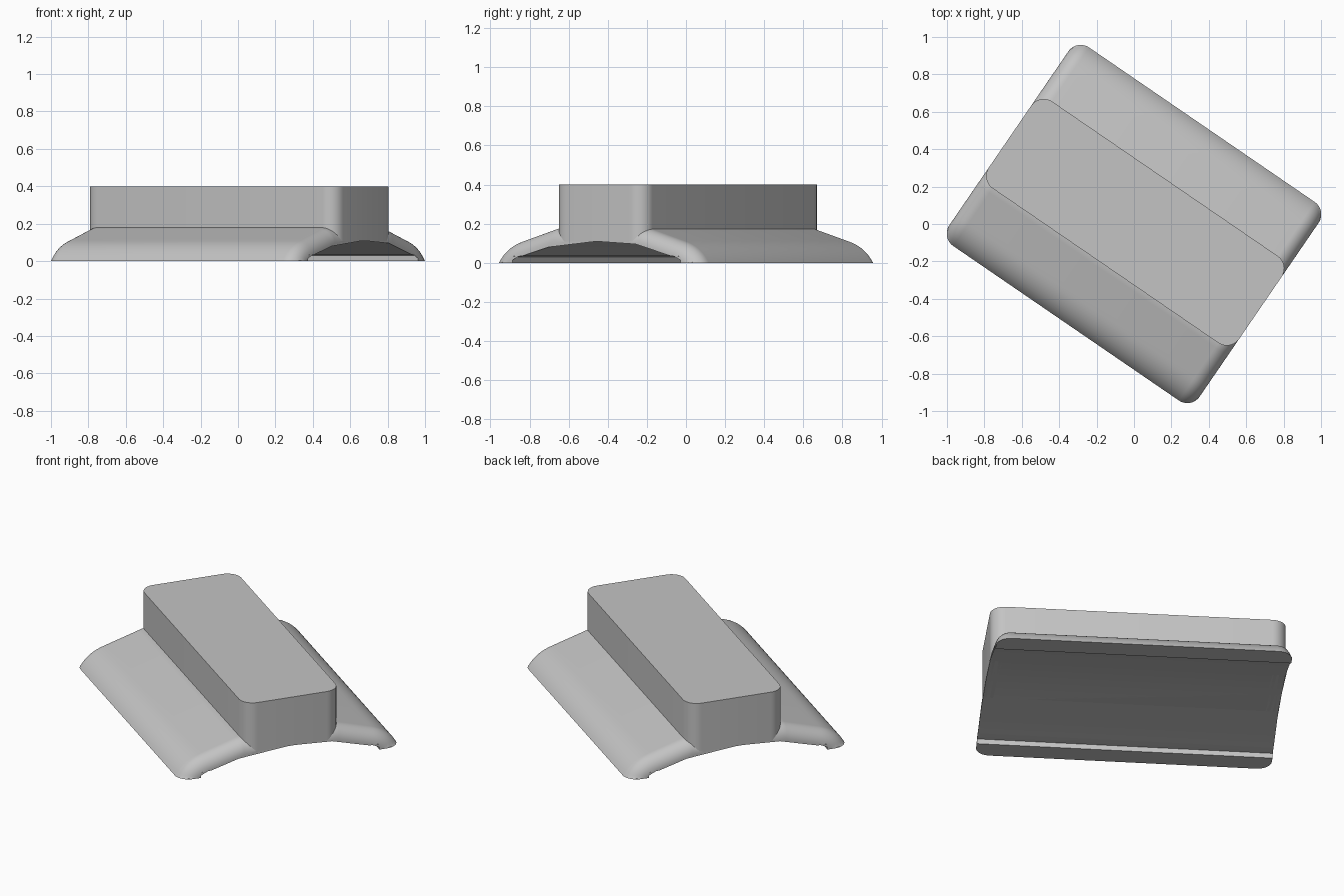
import bpy, bmesh, math
from mathutils import Vector

if "Cube" in bpy.data.objects:
    bpy.data.objects.remove(bpy.data.objects["Cube"])

HALF_LEN, RADIUS = 0.811, 0.08
TURN = math.radians(-34.4)

grey = bpy.data.materials.new("plain_grey")
grey.use_nodes = True
colour = (0.55, 0.55, 0.55, 1)
grey.diffuse_color = colour
grey.node_tree.nodes["Principled BSDF"].inputs["Base Color"].default_value = colour


def finish(bm, name):
    bmesh.ops.recalc_face_normals(bm, faces=bm.faces)
    mesh = bpy.data.meshes.new(name)
    bm.to_mesh(mesh)
    bm.free()
    mesh.materials.append(grey)
    obj = bpy.data.objects.new(name, mesh)
    bpy.context.collection.objects.link(obj)
    obj.rotation_euler.z = TURN
    bpy.ops.object.select_all(action="DESELECT")
    obj.select_set(True)
    bpy.context.view_layer.objects.active = obj
    bpy.ops.object.shade_smooth_by_angle(angle=math.radians(32))
    return obj


# Half profile of the hollow underside, from rim to centre
trough = [Vector(p) for p in ((0.52, 0), (0.52, 0.03), (0.46, 0.035), (0.2, 0.108))]


def floor_height(v):
    """Height of the underside at a distance from the centre line."""
    v = abs(v)
    if v > trough[0].x:
        return 0
    for outer, inner in zip(trough[1:], trough[2:]):
        if v >= inner.x:
            return inner.y + (outer.y - inner.y) * (v - inner.x) / (outer.x - inner.x)
    return trough[-1].y


# Half profile of the upper surface: flat, sloping wing, rounded nose
start, bend, tip, foot = (Vector(p) for p in ((0.27, 0.179), (0.5, 0.11), (0.6, 0.08), (0.643, 0)))
top = [Vector((0, start.y))]
top += [start.lerp(bend, i / 8) for i in range(8)]
top += [bend.lerp(tip, i / 10).lerp(tip.lerp(foot, i / 10), i / 10) for i in range(11)]


def inset_top(d):
    """Upper profile moved inward, for the rounded ends."""
    out = []
    for i, p in enumerate(top):
        if i == 0:
            n = Vector((0, 1))
        elif i == len(top) - 1:
            n = Vector((1, 0))
        else:
            t = (top[i + 1] - top[i - 1]).normalized()
            n = Vector((-t.y, t.x))
        q = p - n * d
        q.y = max(q.y, floor_height(q.x) + 0.002) if i < len(top) - 1 else 0
        out.append(q)
    return out


def ring(u, d):
    upper = inset_top(d)
    left = [(-p.x, p.y) for p in reversed(upper[1:])]
    right = [(p.x, p.y) for p in upper]
    under = [(p.x, p.y) for p in trough] + [(-p.x, p.y) for p in reversed(trough)]
    return [(u, v, z) for v, z in left + right + under]


# Winged base lofted along its length, with rounded ends
bm = bmesh.new()
angles = [math.radians(90 * i / 10) for i in range(11)]
ends = [(HALF_LEN - RADIUS + RADIUS * math.sin(a), RADIUS * (1 - math.cos(a))) for a in angles]
stations = [(-u, d) for u, d in reversed(ends)] + ends
rings = [[bm.verts.new(c) for c in ring(u, d)] for u, d in stations]
for a, b in zip(rings, rings[1:]):
    for i in range(len(a)):
        j = (i + 1) % len(a)
        bm.faces.new((a[i], a[j], b[j], b[i]))
bm.faces.new(rings[0])
bm.faces.new(list(reversed(rings[-1])))
finish(bm, "winged_base")

# Raised block with rounded upright corners
bm = bmesh.new()
low, high = -0.27, 0.293
bmesh.ops.create_cube(bm, size=1)
for vert in bm.verts:
    vert.co.x *= 2 * HALF_LEN
    vert.co.y = high if vert.co.y > 0 else low
    vert.co.z = 0.4 if vert.co.z > 0 else 0.108
upright = [e for e in bm.edges if abs(e.verts[0].co.z - e.verts[1].co.z) > 0.1]
bmesh.ops.bevel(bm, geom=upright, offset=RADIUS, offset_type="OFFSET", segments=10,
                profile=0.5, affect="EDGES")
finish(bm, "raised_block")
